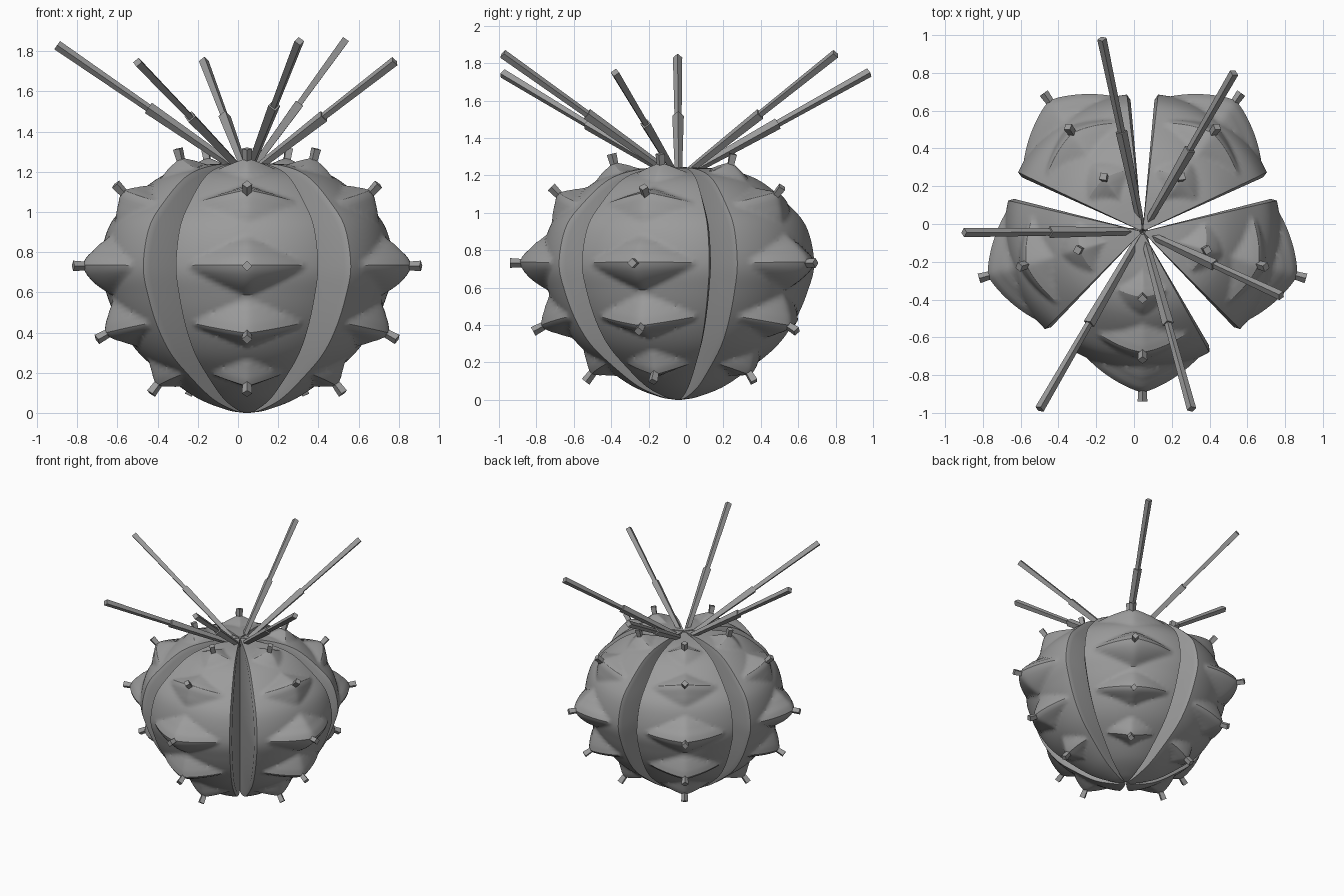
import bpy, bmesh, math
from mathutils import Vector, Matrix

old = bpy.data.objects.get("Cube")
if old:
    bpy.data.objects.remove(old, do_unlink=True)

grey = bpy.data.materials.new("stone_grey")
grey.use_nodes = True
grey.diffuse_color = (0.33, 0.33, 0.33, 1)
grey.node_tree.nodes["Principled BSDF"].inputs["Base Color"].default_value = (0.33, 0.33, 0.33, 1)

CENTRE = Vector((0.045, -0.04, 0))


def finish(bm, name, smooth=None):
    bmesh.ops.recalc_face_normals(bm, faces=bm.faces)
    mesh = bpy.data.meshes.new(name)
    bm.to_mesh(mesh)
    bm.free()
    mesh.materials.append(grey)
    obj = bpy.data.objects.new(name, mesh)
    bpy.context.collection.objects.link(obj)
    if smooth:
        bpy.ops.object.select_all(action='DESELECT')
        obj.select_set(True)
        bpy.context.view_layer.objects.active = obj
        bpy.ops.object.shade_smooth_by_angle(angle=math.radians(smooth))
    return obj


def frustum(bm, a, b, r1, r2):
    """Four-sided bar from a to b."""
    axis = b - a
    rot = axis.to_track_quat('Z', 'Y').to_matrix().to_4x4()
    bmesh.ops.create_cone(bm, cap_ends=True, segments=4, radius1=r1, radius2=r2,
                          depth=axis.length,
                          matrix=Matrix.Translation((a + b) / 2) @ rot)


# Side profile of the body (radius, height), resampled as a smooth curve
PROFILE = [Vector(p) for p in (
    (0.015, 0), (0.1, 0.015), (0.25, 0.075), (0.42, 0.195), (0.54, 0.3), (0.63, 0.43),
    (0.695, 0.58), (0.73, 0.73), (0.69, 0.92), (0.59, 1.045), (0.43, 1.175),
    (0.25, 1.23), (0.015, 1.245))]


def smooth_path(pts, steps=40):
    ext = [pts[0] * 2 - pts[1]] + pts + [pts[-1] * 2 - pts[-2]]
    out = []
    for p, q, r, s in zip(ext, ext[1:], ext[2:], ext[3:]):
        for k in range(steps):
            t = k / steps
            out.append(0.5 * (2 * q + (r - p) * t + (2 * p - 5 * q + 4 * r - s) * t ** 2
                              + (3 * q - p - 3 * r + s) * t ** 3))
    return out + [pts[-1]]


fine = smooth_path(PROFILE)
arc = [0.0]
for p, q in zip(fine, fine[1:]):
    arc.append(arc[-1] + (q - p).length)


def sample(s):
    i = next((k for k, v in enumerate(arc) if v >= s), len(arc) - 1)
    p = fine[i]
    d = (fine[min(i + 6, len(fine) - 1)] - fine[max(i - 6, 0)]).normalized()
    return p, Vector((d.y, -d.x))


# Bumps: profile point, height, half length along the profile, half width in degrees
BUMPS = [((0.42, 0.195), 0.075, 0.11, 25), ((0.635, 0.44), 0.11, 0.13, 26),
         ((0.73, 0.73), 0.12, 0.15, 24), ((0.59, 1.045), 0.08, 0.13, 25),
         ((0.33, 1.21), 0.055, 0.12, 25)]
bumps = []
for pt, h, hl, hw in BUMPS:
    i = min(range(len(fine)), key=lambda k: (fine[k] - Vector(pt)).length)
    bumps.append((arc[i], h, hl, hw))


def lift(s, deg):
    """Diamond pyramid height at a point of the segment."""
    best = 0
    for s0, h, hl, hw in bumps:
        v = math.sqrt(((s - s0) / hl) ** 2 + 0.004)
        u = math.sqrt((deg / hw) ** 2 + 0.004)
        best = max(best, h * 1.06 * (1 - u - v + 0.07))
    return best


ROWS, COLS, EDGE = 110, 44, 29
SEGMENTS = {"front": -90, "left": -16, "back_left": 54.5, "back_right": 125.5, "right": 196}

for side, heading in SEGMENTS.items():
    def place(r, z, deg):
        a = math.radians(heading + deg)
        return CENTRE + Vector((r * math.cos(a), r * math.sin(a), z))

    # Wedge segment: bumpy skin, bevelled rims, flat walls running to the axis
    bm = bmesh.new()
    rows = []
    for i in range(ROWS + 1):
        s = arc[-1] * i / ROWS
        p, n = sample(s)
        z0 = min(max(p.y, 0.03), 1.2)
        rim = p - n * min(0.03, p.x * 0.4)
        ring = [place(0, z0, 0), place(rim.x, rim.y, -EDGE - 1.3)]
        for j in range(COLS + 1):
            deg = -EDGE + 2 * EDGE * j / COLS
            q = p + n * lift(s, deg)
            ring.append(place(q.x, max(q.y, 0), deg))
        ring.append(place(rim.x, rim.y, EDGE + 1.3))
        rows.append([bm.verts.new(v) for v in ring])
    for a, b in zip(rows, rows[1:]):
        for j in range(len(a)):
            k = (j + 1) % len(a)
            bm.faces.new((a[j], a[k], b[k], b[j]))
    bm.faces.new(rows[0])
    bm.faces.new(rows[-1])
    bmesh.ops.remove_doubles(bm, verts=bm.verts, dist=0.0002)
    finish(bm, side + "_segment", 32)

    # Short stubs on the bump tips
    bm = bmesh.new()
    for s0, h, hl, hw in bumps:
        p, n = sample(s0)
        a, b = p + n * (h - 0.03), p + n * (h + 0.05)
        frustum(bm, place(a.x, a.y, 0), place(b.x, b.y, 0), 0.021, 0.026)
    finish(bm, side + "_stubs")

# Long two-stage spines fanning out of the crown
TIPS = [(-0.17, 0.98, 1.75), (0.53, 0.80, 1.85), (0.78, -0.38, 1.75),
        (0.305, -0.98, 1.85), (-0.5, -0.98, 1.745), (-0.9, -0.045, 1.83)]
root = CENTRE + Vector((0, 0, 1.18))
for i, tip in enumerate(TIPS):
    tip = Vector(tip)
    bm = bmesh.new()
    frustum(bm, root, root.lerp(tip, 0.52), 0.018, 0.031)
    frustum(bm, root.lerp(tip, 0.5), tip, 0.019, 0.025)
    finish(bm, "crown_spine_%d" % (i + 1))
